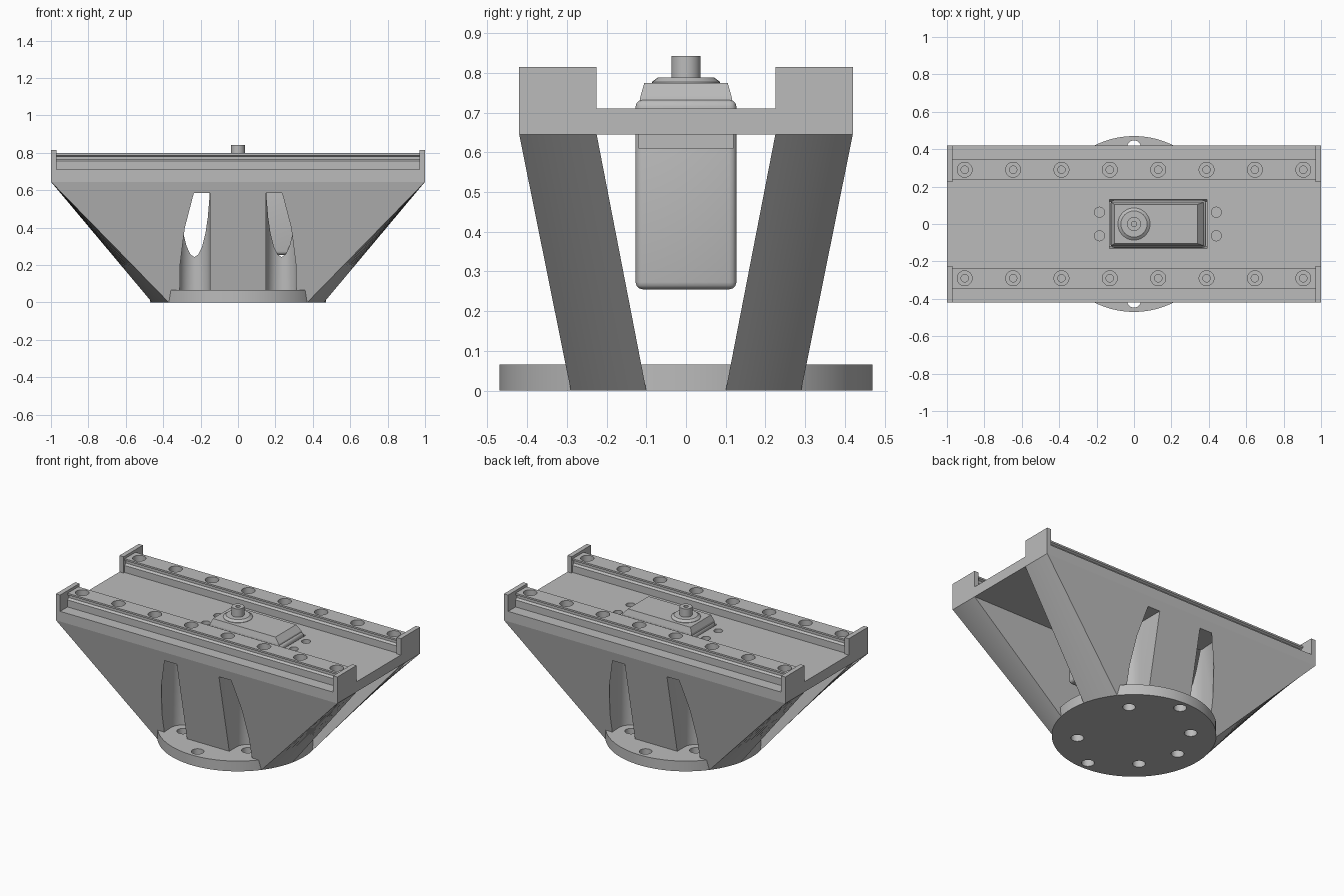
import bpy, bmesh
from math import sin, cos, pi, radians, sqrt

old = bpy.data.objects.get("Cube")
if old:
    bpy.data.objects.remove(old, do_unlink=True)

grey = bpy.data.materials.new("light grey")
grey.use_nodes = True
grey.diffuse_color = (0.5, 0.5, 0.5, 1)
grey.node_tree.nodes["Principled BSDF"].inputs["Base Color"].default_value = (0.5, 0.5, 0.5, 1)


def finish(name, bm):
    bmesh.ops.recalc_face_normals(bm, faces=bm.faces)
    mesh = bpy.data.meshes.new(name)
    bm.to_mesh(mesh)
    bm.free()
    mesh.materials.append(grey)
    ob = bpy.data.objects.new(name, mesh)
    bpy.context.collection.objects.link(ob)
    return ob


def loft(name, rings):
    """Closed solid through rings of 3D points."""
    bm = bmesh.new()
    vs = [[bm.verts.new(p) for p in ring] for ring in rings]
    n = len(vs[0])
    for a, b in zip(vs, vs[1:]):
        for i in range(n):
            bm.faces.new((a[i], a[(i + 1) % n], b[(i + 1) % n], b[i]))
    bm.faces.new(vs[0])
    bm.faces.new(vs[-1])
    return finish(name, bm)


def prism(name, pts, z0, z1):
    return loft(name, [[(x, y, z) for x, y in pts] for z in (z0, z1)])


def box(name, x0, x1, y0, y1, z0, z1):
    return prism(name, [(x0, y0), (x1, y0), (x1, y1), (x0, y1)], z0, z1)


def turned(name, x, y, profile, n=32):
    """Stack of circles from (radius, z) pairs."""
    return loft(name, [[(x + r * cos(2 * pi * i / n), y + r * sin(2 * pi * i / n), z)
                        for i in range(n)] for r, z in profile])


def activate(ob):
    bpy.ops.object.select_all(action='DESELECT')
    ob.select_set(True)
    bpy.context.view_layer.objects.active = ob


def cut(ob, cutters):
    activate(ob)
    for c in cutters:
        m = ob.modifiers.new("cut", 'BOOLEAN')
        m.operation = 'DIFFERENCE'
        m.solver = 'EXACT'
        m.object = c
        bpy.ops.object.modifier_apply(modifier=m.name)
        bpy.data.objects.remove(c, do_unlink=True)


def bevel(ob, width, segments=3):
    activate(ob)
    m = ob.modifiers.new("bevel", 'BEVEL')
    m.width = width
    m.segments = segments
    bpy.ops.object.modifier_apply(modifier=m.name)


def smooth(ob):
    activate(ob)
    bpy.ops.object.shade_smooth_by_angle(angle=radians(30))


# Round foot with bolt holes
R = 0.47
foot = turned("base_disc", 0, 0, [(R, 0), (R, 0.066)], 96)
holes = []
for k in range(1, 8):
    r = 0.41 if k in (2, 6) else 0.325
    a = k * pi / 4
    holes.append(turned("hole", r * cos(a), r * sin(a), [(0.037, -0.1), (0.037, 0.2)], 24))
cut(foot, holes)
smooth(foot)

# Leaning walls lofted from a slice of the disc to the plate edge
STEPS = 8
for side, label in ((-1, "front"), (1, "back")):
    low, high = [], []
    for sx in (1, -1):
        ts = [i / STEPS for i in range(STEPS + 1)]
        for t in (ts if sx > 0 else reversed(ts)):
            y = 0.10 + 0.19 * t
            low.append((sx * sqrt(R * R - y * y), side * y, 0))
            high.append((sx, side * (0.225 + 0.195 * t), 0.645))
    wall = loft(label + "_wall", [low, high])
    # Upright bolt access pockets that break through the lean
    pockets = []
    for sx in (1, -1):
        arc = [(0.233 + 0.083 * cos(pi * i / 12), -0.23 + 0.083 * sin(pi * i / 12))
               for i in range(13)]
        outer = [(0.15, -0.46), (0.17, -0.45), (0.24, -0.405), (0.285, -0.37), (0.31, -0.33)]
        pts = [(sx * x, -side * y) for x, y in outer + arc]
        pockets.append(prism("pocket", pts, -0.05, 0.585))
    cut(wall, pockets)
    smooth(wall)

# Top plate with motor opening and mounting screw holes
plate = box("top_plate", -1, 1, -0.42, 0.42, 0.645, 0.71)
openings = [box("opening", -0.13, 0.39, -0.13, 0.13, 0.5, 0.9)]
for x in (-0.185, 0.44):
    for y in (-0.063, 0.063):
        openings.append(turned("hole", x, y, [(0.027, 0.5), (0.027, 0.9)], 24))
cut(plate, openings)
smooth(plate)

# End stops at the four corners
for sx, xl in ((-1, "right"), (1, "left")):
    for sy, yl in ((-1, "front"), (1, "back")):
        xs = sorted((sx * 0.97, sx))
        ys = sorted((sy * 0.225, sy * 0.42))
        box(f"{yl}_{xl}_end_stop", *xs, *ys, 0.645, 0.815)

# Linear rails with waisted sides and counterbored holes
half = [(0.055, 0.71), (0.055, 0.755), (0.042, 0.765), (0.042, 0.78),
        (0.055, 0.787), (0.055, 0.798)]
for sy, label in ((-1, "front"), (1, "back")):
    section = half + [(-y, z) for y, z in reversed(half)]
    rail = loft(label + "_rail", [[(x, sy * 0.29 + y, z) for y, z in section]
                                  for x in (-0.97, 0.97)])
    bores = []
    for i in range(8):
        x = -0.905 + i * 1.81 / 7
        bores.append(turned("bore", x, sy * 0.29,
                            [(0.02, 0.72), (0.02, 0.75), (0.04, 0.75), (0.04, 0.85)], 24))
    cut(rail, bores)
    smooth(rail)

# Motor body hanging through the plate
body = box("motor_body", -0.125, 0.385, -0.127, 0.127, 0.255, 0.733)
bevel(body, 0.018)
smooth(body)
box("motor_flange", -0.23, 0.485, -0.12, 0.12, 0.61, 0.645)


# Motor gear cover with a sloping end
def rect(x0, x1, w, z):
    return [(x0, -w, z), (x1, -w, z), (x1, w, z), (x0, w, z)]


loft("motor_gear_cover", [rect(-0.12, 0.375, 0.118, 0.72), rect(-0.12, 0.37, 0.115, 0.74),
                          rect(-0.105, 0.34, 0.105, 0.775)])

# Output boss and shaft with screw hole
smooth(turned("motor_boss", 0, 0, [(0.086, 0.77), (0.086, 0.777), (0.07, 0.789)]))
shaft = turned("motor_shaft", 0, 0, [(0.037, 0.78), (0.037, 0.842)])
cut(shaft, [turned("bore", 0, 0, [(0.014, 0.80), (0.014, 0.9)], 20)])
smooth(shaft)
